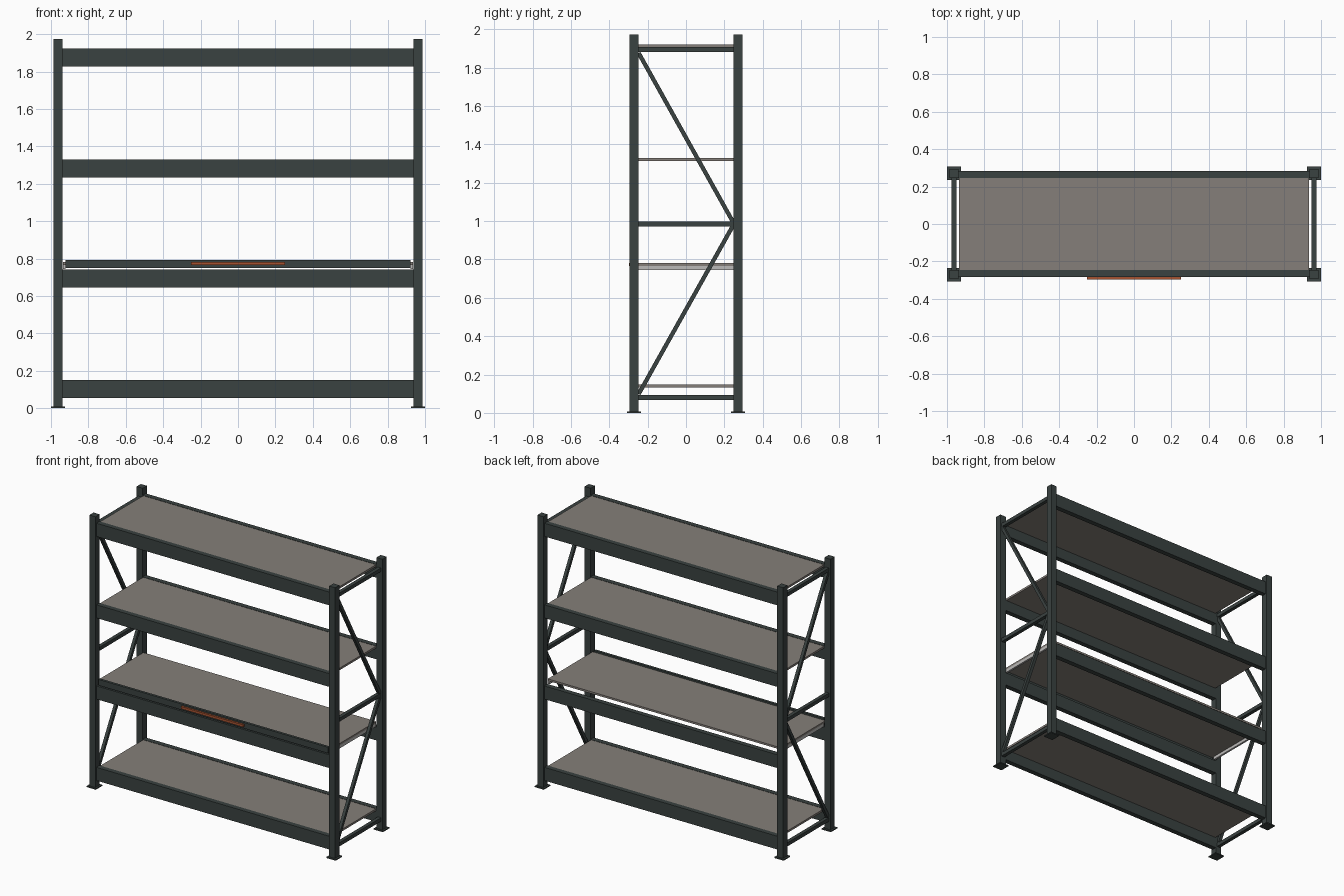
import bpy, bmesh, math
from mathutils import Matrix, Vector

if "Cube" in bpy.data.objects:
    bpy.data.objects.remove(bpy.data.objects["Cube"])


def material(name, rgb):
    m = bpy.data.materials.new(name)
    m.diffuse_color = (*rgb, 1.0)
    m.use_nodes = True
    m.node_tree.nodes["Principled BSDF"].inputs["Base Color"].default_value = m.diffuse_color
    return m


STEEL = material("dark_steel", (0.042, 0.054, 0.052))
BOARD = material("grey_board", (0.235, 0.212, 0.192))
RUNNER = material("light_runner", (0.50, 0.49, 0.48))
ORANGE = material("orange_handle", (0.38, 0.085, 0.03))


def box(name, lo, hi, mat, rot_x=0.0):
    """Box between two corners, optionally tilted about x through its centre."""
    lo, hi = Vector(lo), Vector(hi)
    bm = bmesh.new()
    bmesh.ops.create_cube(bm, size=1.0, matrix=Matrix.Diagonal((*(hi - lo), 1.0)))
    me = bpy.data.meshes.new(name)
    bm.to_mesh(me)
    bm.free()
    me.materials.append(mat)
    ob = bpy.data.objects.new(name, me)
    ob.location = (lo + hi) / 2
    ob.rotation_euler.x = rot_x
    bpy.context.collection.objects.link(ob)
    return ob


def strut(name, x, a, b, half):
    """Square bar in the side plane from a=(y,z) to b=(y,z)."""
    dy, dz = b[0] - a[0], b[1] - a[1]
    length = math.hypot(dy, dz)
    cy, cz = (a[0] + b[0]) / 2, (a[1] + b[1]) / 2
    box(name, (x - half, cy - length / 2, cz - half),
        (x + half, cy + length / 2, cz + half), STEEL, math.atan2(dz, dy))


PX, PY, HW = 0.963, 0.271, 0.024     # post centres and half width
FOOT = 0.037
INNER = PY - HW                      # inner face of the posts

# Upright frames
for sx in (-1, 1):
    for sy in (-1, 1):
        x, y = sx * PX, sy * PY
        box("post", (x - HW, y - HW, 0), (x + HW, y + HW, 1.973), STEEL)
        box("foot_plate", (x - FOOT, y - FOOT, 0), (x + FOOT, y + FOOT, 0.008), STEEL)
    x = sx * PX
    for z in (0.081, 0.986, 1.894):
        box("cross_brace", (x - 0.013, -INNER, z - 0.013), (x + 0.013, INNER, z + 0.013), STEEL)
    strut("lower_diagonal", x, (-INNER, 0.098), (INNER, 0.98), 0.011)
    strut("upper_diagonal", x, (INNER, 0.992), (-INNER, 1.877), 0.011)

# Beams with boards lying between them
for top in (0.150, 0.741, 1.330, 1.922):
    for sy in (-1, 1):
        y = sy * 0.265
        box("beam", (-PX + HW, y - 0.018, top - 0.096), (PX - HW, y + 0.018, top), STEEL)
    if top != 0.741:
        box("shelf_board", (-0.935, -INNER, top - 0.017), (0.935, INNER, top - 0.002), BOARD)

# Pull-out tray on the second level
box("tray_board", (-0.935, -0.265, 0.767), (0.935, 0.25, 0.781), BOARD)
box("tray_front", (-0.923, -0.284, 0.750), (0.923, -0.265, 0.793), STEEL)
for sx in (-1, 1):
    x = sx * 0.928
    box("tray_runner", (x - 0.007, -0.25, 0.745), (x + 0.007, 0.25, 0.767), RUNNER)
box("tray_handle", (-0.25, -0.298, 0.765), (0.25, -0.284, 0.782), ORANGE)
